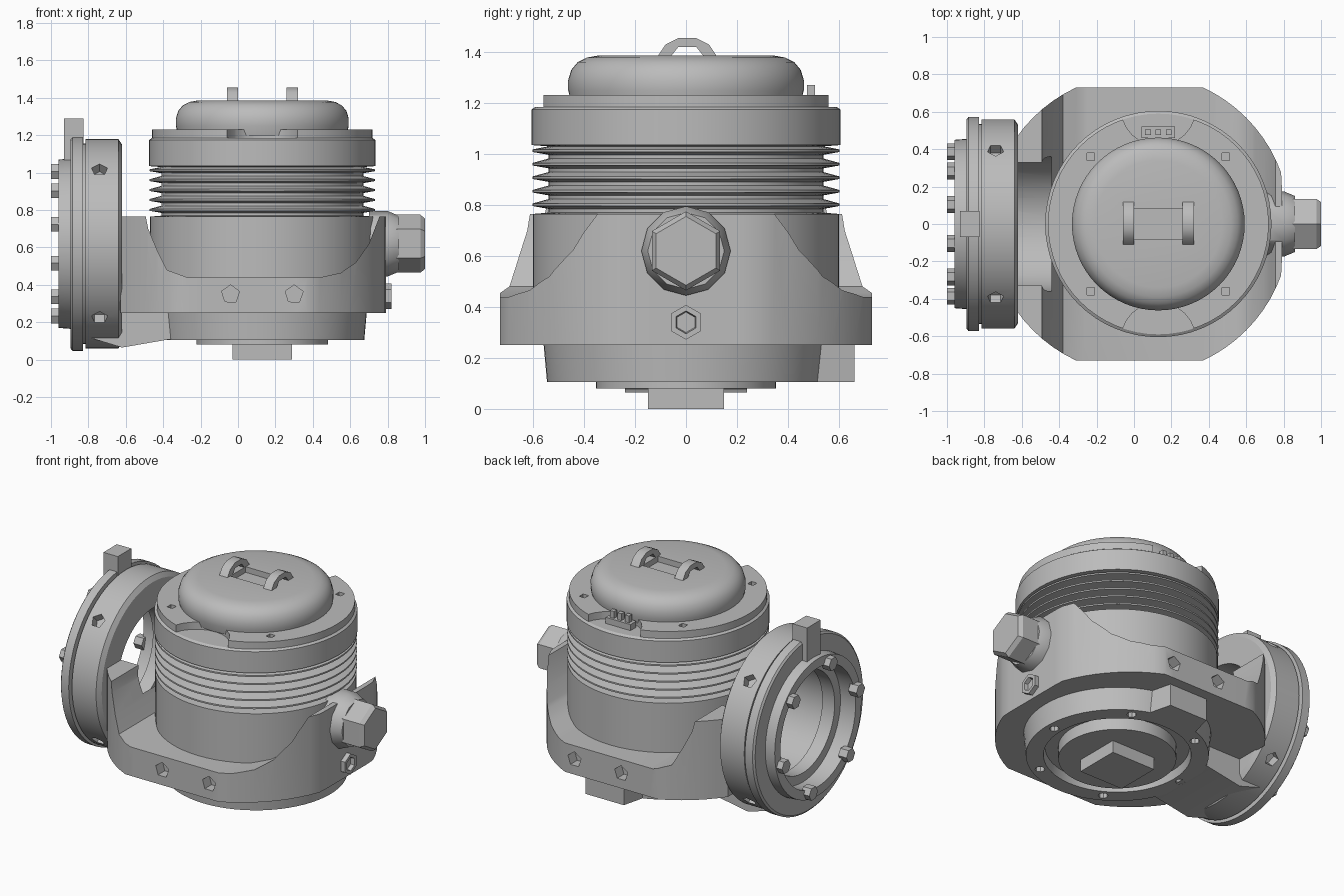
import bpy, bmesh, math
from mathutils import Matrix, Vector

if "Cube" in bpy.data.objects:
    bpy.data.objects.remove(bpy.data.objects["Cube"], do_unlink=True)

grey = bpy.data.materials.new("machined_grey")
grey.use_nodes = True
grey.diffuse_color = (0.5, 0.5, 0.5, 1)
grey.node_tree.nodes["Principled BSDF"].inputs["Base Color"].default_value = (0.5, 0.5, 0.5, 1)

CX = 0.13      # barrel axis
HUB_Z = 0.62   # side port axis
HUB = (0, 0, HUB_Z)


def place(axis, u, v, h):
    """Map plane coordinates u, v and depth h to the chosen axis."""
    return {"x": (h, u, v), "y": (u, h, v), "z": (u, v, h)}[axis]


def finish(name, bm):
    bmesh.ops.remove_doubles(bm, verts=bm.verts, dist=0.0001)
    bmesh.ops.recalc_face_normals(bm, faces=bm.faces)
    mesh = bpy.data.meshes.new(name)
    bm.to_mesh(mesh)
    bm.free()
    mesh.materials.append(grey)
    ob = bpy.data.objects.new(name, mesh)
    bpy.context.collection.objects.link(ob)
    return ob


def prism(name, outline, lo, hi, axis):
    bm = bmesh.new()
    ends = [[bm.verts.new(place(axis, u, v, h)) for u, v in outline] for h in (lo, hi)]
    bm.faces.new(ends[0])
    bm.faces.new(ends[1])
    n = len(outline)
    for i in range(n):
        j = (i + 1) % n
        bm.faces.new((ends[0][i], ends[0][j], ends[1][j], ends[1][i]))
    return finish(name, bm)


def lathe(name, profile, axis="z", centre=(0, 0, 0), sides=64, turn=0.0, closed=False):
    """Revolve (radius, height) points; closed makes a ring section."""
    bm = bmesh.new()
    rings = []
    for k in range(sides):
        a = 2 * math.pi * k / sides + turn
        rings.append([bm.verts.new(Vector(place(axis, r * math.cos(a), r * math.sin(a), h))
                                   + Vector(centre)) for r, h in profile])
    m = len(profile)
    for k in range(sides):
        p, q = rings[k], rings[(k + 1) % sides]
        for i in range(m if closed else m - 1):
            j = (i + 1) % m
            bm.faces.new((p[i], q[i], q[j], p[j]))
    return finish(name, bm)


def disc(name, r, lo, hi, axis="z", centre=(0, 0, 0), sides=64, turn=0.0):
    return lathe(name, [(0, lo), (r, lo), (r, hi), (0, hi)], axis, centre, sides, turn)


def box(name, x0, x1, y0, y1, z0, z1):
    return prism(name, [(x0, y0), (x1, y0), (x1, y1), (x0, y1)], z0, z1, "z")


def cut(ob, cutters):
    for c in cutters:
        c.hide_render = True
        mod = ob.modifiers.new("cut", "BOOLEAN")
        mod.operation = "DIFFERENCE"
        mod.solver = "EXACT"
        mod.object = c
        bpy.context.view_layer.objects.active = ob
        bpy.ops.object.modifier_apply(modifier=mod.name)
        bpy.data.objects.remove(c, do_unlink=True)


# finned barrel with its top ring
profile = [(0, 0.26), (0.6, 0.26), (0.6, 0.765)]
for i in range(5):
    z = 0.77 + i * 0.053
    profile += [(0.54, z), (0.54, z + 0.015), (0.602, z + 0.026), (0.602, z + 0.036)]
profile += [(0.54, 1.03), (0.605, 1.035), (0.605, 1.175), (0.59, 1.185), (0, 1.185)]
lathe("finned_barrel", profile, centre=(CX, 0, 0))

# top flange with scalloped front and back and four square holes
flange = disc("top_flange", 0.59, 1.18, 1.232, centre=(CX, 0, 0))
cutters = [disc("scallop", 0.2, 1.1, 1.3, centre=(CX, s * 0.62, 0), sides=24) for s in (-1, 1)]
for sx in (-1, 1):
    for sy in (-1, 1):
        x, y = CX + sx * 0.36, sy * 0.36
        cutters.append(box("hole", x - 0.02, x + 0.02, y - 0.02, y + 0.02, 1.2, 1.3))
cut(flange, cutters)

# rounded cap with a finger recess
cap = lathe("domed_cap", [(0, 1.2), (0.45, 1.2), (0.462, 1.25), (0.462, 1.29), (0.45, 1.33),
                          (0.425, 1.36), (0.39, 1.378), (0.34, 1.387), (0, 1.387)],
            centre=(CX, 0, 0))
cut(cap, [box("recess", CX - 0.13, CX + 0.13, -0.08, 0.08, 1.35, 1.5)])

# two arched grips on the cap
arch = [(-0.12, 1.37), (-0.08, 1.43), (-0.03, 1.455), (0.04, 1.455), (0.09, 1.43), (0.13, 1.37),
        (0.08, 1.37), (0.04, 1.42), (-0.03, 1.42), (-0.07, 1.37)]
for side in (-1, 1):
    x = CX + side * 0.16
    prism("cap_grip", arch, x - 0.03, x + 0.03, "x")

# pin connector at the rear scallop
box("connector_base", CX - 0.09, CX + 0.09, 0.46, 0.52, 1.18, 1.225)
for i in range(-1, 2):
    x = CX + i * 0.055
    box("connector_pin", x - 0.015, x + 0.015, 0.475, 0.505, 1.2, 1.27)

# yoke: flattened round body, cut down at front and back
outline = []
for k in range(72):
    a = 2 * math.pi * k / 72
    x, y = 0.03 + 0.805 * math.cos(a), 0.805 * math.sin(a)
    outline.append((min(max(x, -0.63), 0.79), min(max(y, -0.73), 0.73)))
yoke = prism("yoke", outline, 0.25, 0.765, "z")
saddle = [(-0.27, 0.44), (0.44, 0.44), (0.55, 0.465), (0.63, 0.52), (0.7, 0.62), (0.77, 0.8),
          (-0.5, 0.8), (-0.48, 0.7), (-0.43, 0.58), (-0.38, 0.48)]
cutters = [prism("saddle", saddle, -1, 1, "y"),
           disc("bore", 0.36, -0.8, -0.44, "x", HUB)]
for s in (-1, 1):
    for x in (-0.04, 0.3):
        cutters.append(disc("bolt_hole", 0.05, min(s * 0.66, s * 0.8), max(s * 0.66, s * 0.8),
                            "y", (x, 0, 0.35), 5, 0.3))
cut(yoke, cutters)

# side port: hollow drum, grooved plate and raised inner ring
drum = lathe("port_drum", [(0.36, -0.62), (0.53, -0.62), (0.56, -0.64), (0.56, -0.815),
                           (0.535, -0.815), (0.535, -0.83), (0.573, -0.83), (0.573, -0.885),
                           (0.56, -0.895), (0.455, -0.895), (0.45, -0.96), (0.39, -0.96),
                           (0.39, -0.85), (0.33, -0.85), (0.33, -0.76), (0.36, -0.76)],
             "x", HUB, closed=True)
cutters = []
for k in range(4):
    a = math.pi / 4 + k * math.pi / 2
    d = Vector((0, math.cos(a), math.sin(a)))
    hole = disc("rim_hole", 0.045, 0.5, 0.62, sides=5)
    hole.data.transform(Matrix.Translation((-0.74, 0, HUB_Z)) @ d.to_track_quat("Z", "X").to_matrix().to_4x4())
    cutters.append(hole)
cut(drum, cutters)

# lugs on the raised ring
for k in range(6):
    a = math.radians(45 + k * 60)
    disc("port_lug", 0.045, -1.0, -0.94, "x",
         (0, 0.4 * math.cos(a), HUB_Z + 0.4 * math.sin(a)), 6)

# index tab above the port and gusset below it
box("port_tab", -0.93, -0.825, -0.07, 0.07, 1.05, 1.29)
prism("port_gusset", [(-0.8, 0.12), (-0.62, 0.065), (-0.36, 0.11), (-0.3, 0.26), (-0.7, 0.25)],
      -0.24, 0.24, "y")

# hexagonal plug and small bolt on the left side
lathe("plug_boss", [(0, 0.7), (0.175, 0.7), (0.175, 0.8), (0.15, 0.86), (0, 0.86)], "x", HUB, 12)
lathe("hex_plug", [(0, 0.8), (0.155, 0.8), (0.155, 0.975), (0.135, 1.0), (0, 1.0)],
      "x", HUB, 6, math.pi / 2)
lathe("small_bolt", [(0, 0.75), (0.068, 0.75), (0.068, 0.82), (0.045, 0.82), (0.04, 0.795), (0, 0.795)],
      "x", (0, 0, 0.34), 6, math.pi / 2)

# underside: recessed foot ring, centre disc, square drive and rear lobe
foot = lathe("foot_ring", [(0, 0.27), (0.56, 0.27), (0.545, 0.105), (0.44, 0.105), (0.43, 0.16), (0, 0.16)],
             centre=(CX, 0, 0))
cut(foot, [disc("foot_hole", 0.03, 0.05, 0.15,
                centre=(CX + 0.49 * math.cos(k * math.pi / 3), 0.49 * math.sin(k * math.pi / 3), 0),
                sides=8) for k in range(6)])
disc("foot_disc", 0.352, 0.08, 0.2, centre=(CX, 0, 0))
box("square_drive", CX - 0.16, CX + 0.16, -0.15, 0.15, 0, 0.1)
prism("rear_lobe", [(-0.06, 0.46), (0.32, 0.46), (0.27, 0.66), (-0.01, 0.66)], 0.105, 0.26, "z")

# smooth the round surfaces and keep the edges crisp
bpy.ops.object.select_all(action="DESELECT")
for ob in bpy.context.scene.objects:
    if ob.type == "MESH" and ob.data.materials and ob.data.materials[0] == grey:
        ob.select_set(True)
        bpy.context.view_layer.objects.active = ob
bpy.ops.object.shade_smooth_by_angle(angle=math.radians(30))
